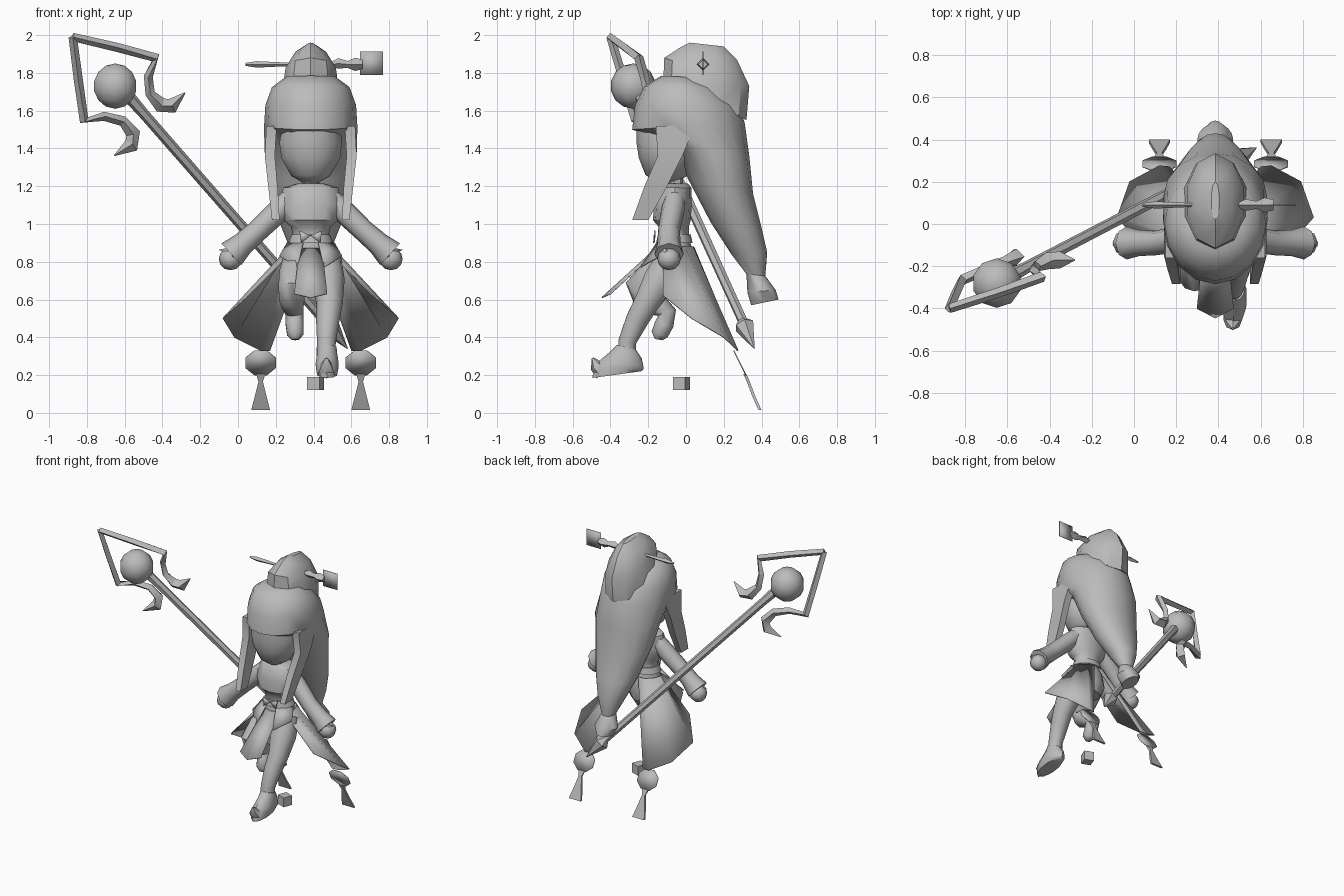
import bpy, bmesh, math
from mathutils import Vector, Matrix

CX = 0.385  # symmetry line of the figure

grey = bpy.data.materials.new("plain_grey")
grey.diffuse_color = (0.5, 0.5, 0.5, 1)


def finish(name, bm, angle=40, solid=0):
    bmesh.ops.remove_doubles(bm, verts=bm.verts, dist=0.0005)
    bmesh.ops.recalc_face_normals(bm, faces=bm.faces)
    me = bpy.data.meshes.new(name)
    bm.to_mesh(me)
    bm.free()
    me.materials.append(grey)
    for p in me.polygons:
        p.use_smooth = True
    me.set_sharp_from_angle(angle=math.radians(angle))
    ob = bpy.data.objects.new(name, me)
    bpy.context.collection.objects.link(ob)
    if solid:
        m = ob.modifiers.new("thickness", 'SOLIDIFY')
        m.thickness = solid
        m.offset = 0
    return ob


def skin(name, rings, angle=40):
    """Bridge a list of closed point rings and cap both ends."""
    bm = bmesh.new()
    rows = [[bm.verts.new(p) for p in r] for r in rings]
    n = len(rows[0])
    for a, b in zip(rows, rows[1:]):
        for i in range(n):
            j = (i + 1) % n
            bm.faces.new((a[i], a[j], b[j], b[i]))
    bm.faces.new(rows[0])
    bm.faces.new(rows[-1])
    return finish(name, bm, angle)


def loft(name, sections, n=12, x=CX, angle=40):
    """Sections: front y, front z, back y, back z, half width."""
    rings = []
    for fy, fz, by, bz, rx in sections:
        c = Vector((x, (fy + by) / 2, (fz + bz) / 2))
        v = Vector((0, (by - fy) / 2, (bz - fz) / 2))
        u = Vector((rx, 0, 0))
        rings.append([c + u * math.cos(t) + v * math.sin(t)
                      for t in (2 * math.pi * (i + 0.5) / n - math.pi / 2 - math.pi / n for i in range(n))])
    return skin(name, rings, angle)


def tube(name, path, n=8, angle=50, hint=(0, 1, 0)):
    """Path: x, y, z, radius."""
    pts = [Vector(p[:3]) for p in path]
    rings = []
    for i, p in enumerate(pts):
        d = (pts[min(i + 1, len(pts) - 1)] - pts[max(i - 1, 0)]).normalized()
        u = d.cross(Vector(hint)).normalized()
        v = u.cross(d)
        r = max(path[i][3], 0.002)
        rings.append([p + (u * math.cos(t) + v * math.sin(t)) * r
                      for t in (2 * math.pi * k / n for k in range(n))])
    return skin(name, rings, angle)


def sheet(name, top, bottom, solid=0.006):
    """Cloth panel between two edges."""
    bm = bmesh.new()
    a = [bm.verts.new(p) for p in top]
    b = [bm.verts.new(p) for p in bottom]
    for i in range(len(a) - 1):
        bm.faces.new((a[i], a[i + 1], b[i + 1], b[i]))
    return finish(name, bm, 30, solid)


def plate(name, outline, solid=0.008):
    bm = bmesh.new()
    bm.faces.new([bm.verts.new(p) for p in outline])
    return finish(name, bm, 30, solid)


def ball(name, c, scale, u=10, v=7):
    bm = bmesh.new()
    bmesh.ops.create_uvsphere(bm, u_segments=u, v_segments=v, radius=1,
                              matrix=Matrix.Translation(c) @ Matrix.Diagonal((*scale, 1)))
    return finish(name, bm, 50)


def flip(pts, s):
    """Place points given as offsets from the centre line on side s."""
    return [(CX + s * p[0], *p[1:]) for p in pts]


# Hair cap flowing into a long tail with a flared tip
loft("hair", [(-.13, 1.785, .06, 1.775, .13), (-.22, 1.73, .17, 1.72, .205),
              (-.27, 1.63, .27, 1.63, .24), (-.285, 1.5, .31, 1.54, .247),
              (-.07, 1.42, .335, 1.36, .245), (.01, 1.24, .355, 1.16, .215),
              (.13, 1.01, .40, .98, .16), (.24, .84, .43, .85, .10),
              (.32, .735, .42, .725, .05), (.325, .64, .475, .65, .085),
              (.345, .57, .49, .60, .05)], 16)
# Bun
loft("hair_bun", [(-.12, 1.76, .32, 1.55, .16), (-.115, 1.88, .335, 1.73, .14),
                  (-.03, 1.935, .27, 1.87, .085), (.02, 1.96, .2, 1.94, .02)], 10, angle=35)
# Head
loft("head", [(-.16, 1.22, -.06, 1.22, .045), (-.215, 1.26, 0, 1.25, .105),
              (-.25, 1.35, .05, 1.35, .16), (-.262, 1.43, .06, 1.43, .17),
              (-.262, 1.5, .06, 1.5, .16)], 14)
loft("neck", [(-.11, 1.28, -.02, 1.28, .045), (-.11, 1.15, -.01, 1.15, .05)], 8)
# Torso, bust, waist and hips
loft("torso", [(-.12, 1.215, .01, 1.215, .07), (-.145, 1.195, .03, 1.19, .145),
               (-.17, 1.1, .03, 1.1, .168), (-.175, 1.02, .025, 1.02, .145),
               (-.145, .985, .015, .985, .105), (-.135, .93, .015, .93, .092),
               (-.15, .86, .035, .86, .12), (-.17, .77, .05, .77, .135),
               (-.13, .69, .03, .69, .09)], 12)
loft("belt", [(-.148, .945, .025, .945, .102), (-.158, .9, .035, .9, .118)], 12)

# Hair pin: tapered stick, thicker right end and square tag
tube("pin_stick", [(.04, .09, 1.845, .008), (.1, .09, 1.845, .017), (.25, .09, 1.845, .01),
                   (.5, .09, 1.845, .015), (.53, .09, 1.85, .028), (.58, .09, 1.845, .018),
                   (.62, .09, 1.845, .035), (.66, .09, 1.845, .025)], 4)
plate("pin_tag", [(.647, .09, 1.79), (.767, .09, 1.79), (.767, .09, 1.912), (.647, .09, 1.912)], .004)

for s, side in ((-1, "left"), (1, "right")):
    # Side locks framing the face
    skin("side_lock_" + side, [flip([(o, y0, z), (o, y1, z), (i, y1, z), (i, y0, z)], s)
                               for o, i, y0, y1, z in ((.235, .18, -.16, .05, 1.52),
                                                       (.243, .19, -.15, -.02, 1.36),
                                                       (.225, .175, -.22, -.1, 1.2),
                                                       (.205, .165, -.285, -.2, 1.02))])
    # Arms with flared sleeves, then hands
    tube("arm_" + side, flip([(.10, -.06, 1.14, .055), (.17, -.07, 1.07, .062),
                              (.28, -.09, .965, .058), (.36, -.09, .895, .062),
                              (.42, -.09, .84, .078)], s))
    ball("hand_" + side, (CX + s * .425, -.09, .815), (.062, .062, .06), 8, 6)
    plate("sleeve_tip_" + side, flip([(.36, -.14, .89), (.485, -.1, .862), (.4, -.15, .82)], s))
    # Large side skirt panel
    sheet("skirt_panel_" + side,
          flip([(.09, -.12, .86), (.12, -.07, .87), (.115, -.01, .88), (.07, .035, .88), (.015, .04, .88)], s),
          flip([(.33, -.12, .62), (.465, .03, .5), (.405, .2, .4), (.265, .275, .33), (.215, .27, .33)], s))
    # Short hip flap
    sheet("hip_flap_" + side, flip([(.04, -.155, .9), (.125, -.07, .9)], s),
          flip([(.07, -.24, .77), (.165, -.14, .83)], s))
    # Bow loop at the belt
    plate("bow_" + side, flip([(0, -.165, .94), (.06, -.165, .965), (.05, -.17, .9)], s))
    # Hanging charm and tassel
    plate("charm_" + side, flip([(.265 + .087 * math.cos(t), .285 - .035 * math.sin(t),
                                  .265 + .07 * math.sin(t))
                                 for t in (math.pi * (k + .5) / 4 for k in range(8))], s), .006)
    skin("tassel_" + side, [flip([(.265 - w, y - .008, z), (.265 + w, y - .008, z),
                                  (.265 + w, y + .008, z), (.265 - w, y + .008, z)], s)
                            for w, y, z in ((.024, .312, .205), (.012, .33, .165),
                                            (.032, .36, .085), (.05, .392, .014))])

# Front skirt flap
sheet("front_flap", [(.325, -.14, .87), (.385, -.16, .87), (.445, -.14, .87)],
      [(.298, -.40, .63), (.385, -.445, .61), (.472, -.40, .63)])

# Forward leg and pointed shoe
tube("forward_leg", [(.46, -.07, .82, .085), (.475, -.14, .7, .09), (.485, -.21, .58, .07),
                     (.475, -.26, .49, .062), (.468, -.31, .38, .05), (.465, -.315, .29, .05)], 10)
loft("forward_shoe", [(-.365, .36, -.265, .335, .052), (-.4, .325, -.235, .29, .056),
                      (-.46, .275, -.225, .245, .064), (-.49, .24, -.225, .23, .062),
                      (-.495, .185, -.24, .22, .055)], 10, .472)
tube("shoe_toe", [(.468, -.44, .22, .05), (.468, -.475, .25, .035), (.468, -.495, .29, .006)], 6, hint=(1, 0, 0))

# Raised leg: thigh, bent knee, shin and hanging foot
tube("raised_leg", [(.32, -.07, .8, .085), (.3, -.17, .73, .085), (.285, -.25, .66, .075),
                    (.285, -.22, .61, .07), (.29, -.15, .57, .06), (.298, -.1, .53, .05),
                    (.3, -.115, .47, .05), (.303, -.14, .415, .045), (.303, -.145, .388, .02)], 10, hint=(1, 0, 0))

# Staff: shaft with spear point
tube("staff_shaft", [(-.6, -.255, 1.70, .034), (-.5, -.2, 1.585, .028), (.46, .3, .487, .026),
                     (.485, .31, .46, .055), (.58, .362, .34, .002)], 6, 30)
ball("staff_orb", (-.65, -.28, 1.73), (.12, .12, .12), 10, 7)
# Staff head: angular frame made of two arms meeting at the corner
tube("frame_upper", [(-.875, -.4, 1.99, .022), (-.64, -.325, 1.935, .024), (-.435, -.25, 1.88, .026),
                     (-.475, -.22, 1.78, .024), (-.465, -.2, 1.69, .026), (-.41, -.175, 1.63, .04),
                     (-.35, -.17, 1.625, .04), (-.28, -.17, 1.695, .003)], 4, 30)
tube("frame_lower", [(-.875, -.4, 1.99, .022), (-.845, -.33, 1.76, .024), (-.815, -.265, 1.55, .026),
                     (-.71, -.22, 1.57, .024), (-.61, -.18, 1.545, .028), (-.555, -.155, 1.48, .038),
                     (-.565, -.16, 1.415, .04), (-.655, -.2, 1.363, .003)], 4, 30)

# Small loose block near the ground
bm = bmesh.new()
bmesh.ops.create_cube(bm, size=.07, matrix=Matrix.Translation((.41, -.025, .155)) @ Matrix.Rotation(math.radians(-20), 4, 'Z'))
finish("small_block", bm, 30)
